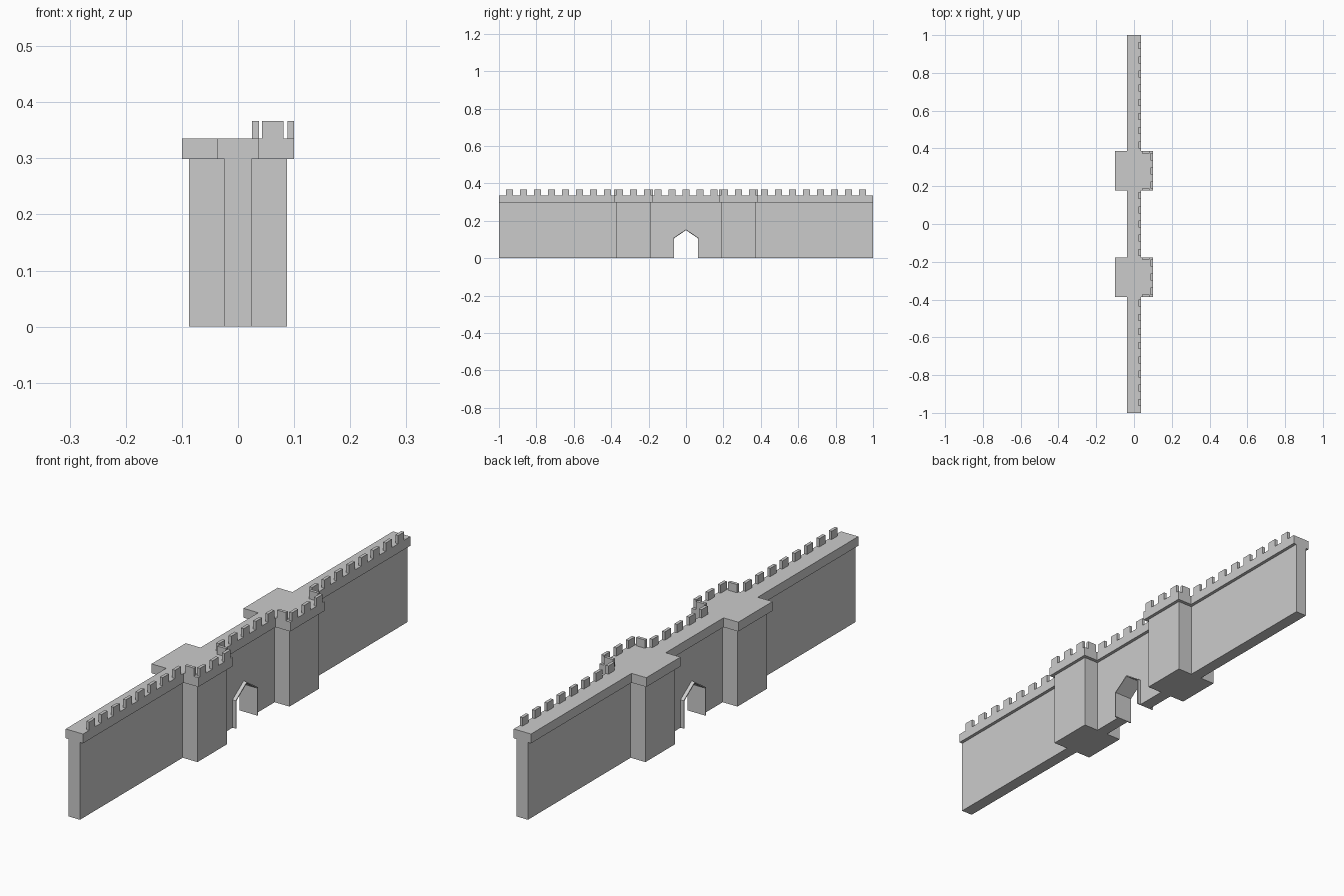
import bpy, bmesh
from mathutils import Vector

if "Cube" in bpy.data.objects:
    bpy.data.objects.remove(bpy.data.objects["Cube"])

WALL_TOP, CAP_TOP, MERLON_TOP = 0.299, 0.335, 0.367
TOWER_Y = 0.281          # tower centre distance from the gate
STEP, MERLON_W, MERLON_T = 0.075, 0.0375, 0.012


def prism(name, points, direction):
    """Extrude a closed 3D outline along a direction into a solid."""
    bm = bmesh.new()
    face = bm.faces.new([bm.verts.new(p) for p in points])
    ext = bmesh.ops.extrude_face_region(bm, geom=[face])
    moved = [g for g in ext["geom"] if isinstance(g, bmesh.types.BMVert)]
    bmesh.ops.translate(bm, verts=moved, vec=Vector(direction))
    bmesh.ops.recalc_face_normals(bm, faces=bm.faces)
    mesh = bpy.data.meshes.new(name)
    bm.to_mesh(mesh)
    bm.free()
    obj = bpy.data.objects.new(name, mesh)
    bpy.context.collection.objects.link(obj)
    return obj


def box(name, x0, x1, y0, y1, z0, z1):
    return prism(name, [(x0, y0, z0), (x1, y0, z0), (x1, y1, z0), (x0, y1, z0)],
                 (0, 0, z1 - z0))


def plan(name, wall_x, tower_x, tower_half, z0, z1):
    """Wall outline with two square towers, extruded upward."""
    a, b = TOWER_Y - tower_half, TOWER_Y + tower_half
    side = [(wall_x, -1), (wall_x, -b), (tower_x, -b), (tower_x, -a), (wall_x, -a),
            (wall_x, a), (tower_x, a), (tower_x, b), (wall_x, b), (wall_x, 1)]
    outline = side + [(-x, y) for x, y in reversed(side)]
    return prism(name, [(x, y, z0) for x, y in outline], (0, 0, z1 - z0))


# Wall with towers, and its overhanging walkway
wall = plan("wall_and_towers", 0.024, 0.087, 0.091, 0, WALL_TOP)
plan("walkway", 0.037, 0.1, 0.1045, WALL_TOP, CAP_TOP)

# Pointed gate opening
opening = [(-0.064, 0), (-0.064, 0.106), (0, 0.15), (0.064, 0.106), (0.064, 0)]
rim = [(-0.068, 0), (-0.068, 0.108), (0, 0.155), (0.068, 0.108), (0.068, 0)]
cut_outline = [(y, z if z > 0 else -0.05) for y, z in opening]
cutter = prism("gate_cutter", [(-0.06, y, z) for y, z in cut_outline], (0.12, 0, 0))
cutter.hide_render = True
cutter.hide_viewport = True
cut = wall.modifiers.new("gate", "BOOLEAN")
cut.operation = "DIFFERENCE"
cut.solver = "EXACT"
cut.object = cutter

# Thin surround standing proud of both wall faces
prism("gate_surround", [(-0.038, y, z) for y, z in opening + rim[::-1]], (0.076, 0, 0))


def front_merlon(name, edge, y):
    box(name, edge - MERLON_T, edge, y - MERLON_W / 2, y + MERLON_W / 2,
        CAP_TOP, MERLON_TOP)


# Wall merlons: a short run over the gate and one long run on each outer wing
for i in range(-2, 3):
    front_merlon("gate_merlon", 0.037, i * STEP)
for s in (-1, 1):
    for i in range(8):
        front_merlon("wing_merlon", 0.037, s * (0.944 - i * STEP))

    # Tower merlons: three on the front, one on each flank
    for i in (-1, 0, 1):
        front_merlon("tower_merlon", 0.1, s * TOWER_Y + i * STEP)
    for flank in (-1, 1):
        y = s * TOWER_Y + flank * (0.1045 - MERLON_T / 2)
        box("tower_flank_merlon", 0.043, 0.081, y - MERLON_T / 2, y + MERLON_T / 2,
            CAP_TOP, MERLON_TOP)
